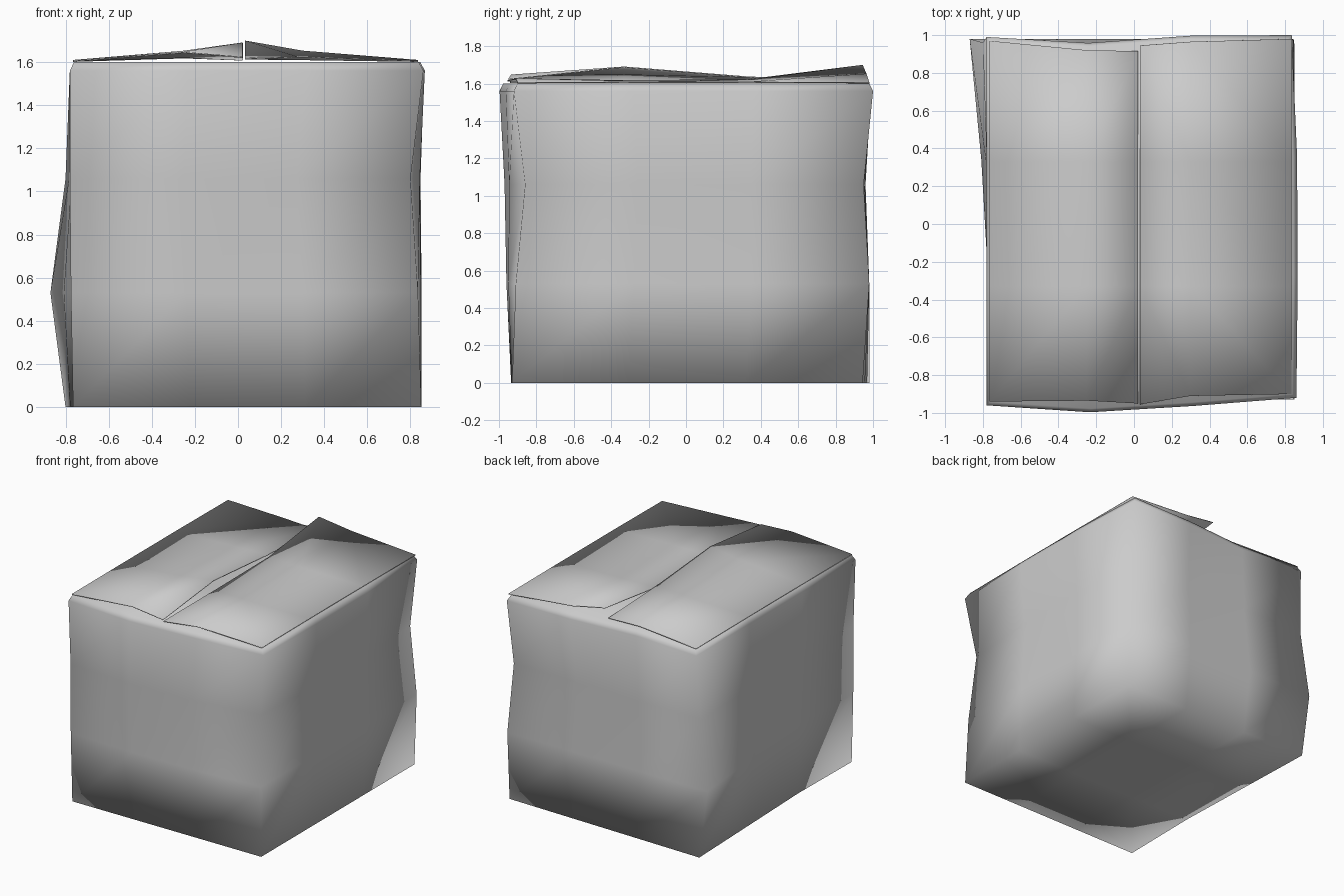
import bpy, bmesh
from mathutils import Vector

if "Cube" in bpy.data.objects:
    bpy.data.objects.remove(bpy.data.objects["Cube"])

LEVELS = [0.0, 0.53, 1.06, 1.56]
# corner (x, y) at each level
FL = [(-.765, -.935), (-.775, -.94), (-.78, -.935), (-.78, -.96)]
FR = [(.85, -.93), (.835, -.91), (.80, -.86), (.86, -.92)]
BR = [(.85, .945), (.845, .98), (.81, .95), (.835, 1.0)]
BL = [(-.80, .98), (-.87, .98), (-.80, .96), (-.78, .99)]
# outward dents/bulges of the two middle columns of each wall, per level
FRONT = [(0, 0), (-.03, -.03), (-.06, -.06), (-.05, -.03)]
RIGHT = [(0, 0), (.01, .01), (.04, .04), (.015, .02)]
BACK = [(0, 0), (0, 0), (0, 0), (0, -.035)]
LEFT = [(.01, .02), (.03, .06), (.01, .015), (0, 0)]


def make_object(name, bm):
    bmesh.ops.recalc_face_normals(bm, faces=bm.faces)
    for f in bm.faces:
        f.smooth = True
    me = bpy.data.meshes.new(name)
    bm.to_mesh(me)
    bm.free()
    ob = bpy.data.objects.new(name, me)
    bpy.context.collection.objects.link(ob)
    return ob


def wall(a, b, z, off, axis):
    a, b = Vector((*a, z)), Vector((*b, z))
    pts = [a, a.lerp(b, 1 / 3), a.lerp(b, 2 / 3)]
    for p, o in zip(pts[1:], off):
        p[axis] += o
    return pts


def ring(i):
    z = LEVELS[i]
    return (wall(FL[i], FR[i], z, FRONT[i], 1) + wall(FR[i], BR[i], z, RIGHT[i], 0)
            + wall(BR[i], BL[i], z, BACK[i], 1) + wall(BL[i], FL[i], z, LEFT[i], 0))


def grid_faces(bm, rows):
    for r0, r1 in zip(rows, rows[1:]):
        for i in range(len(r0) - 1):
            bm.faces.new((r0[i], r0[i + 1], r1[i + 1], r1[i]))


def cap(bm, r):
    # 3 x 3 panel closing a twelve-point ring
    def middle(a, b):
        return [a] + [bm.verts.new(a.co.lerp(b.co, t)) for t in (1 / 3, 2 / 3)] + [b]
    grid_faces(bm, [r[0:4], middle(r[11], r[4]), middle(r[10], r[5]),
                    [r[9], r[8], r[7], r[6]]])


# carton: dented walls, softened top rim, closed bottom and inner lid
bm = bmesh.new()
rings = [ring(i) for i in range(4)]
rings.append([Vector((p.x * .975, p.y * .98, 1.6)) for p in rings[3]])
rings = [[bm.verts.new(p) for p in r] for r in rings]
grid_faces(bm, [r + r[:1] for r in rings])
cap(bm, rings[0])
cap(bm, rings[-1])
make_object("carton", bm)


# top flaps: height grids, rows front to back, columns hinge to centre
def flap(name, xs, ys, heights):
    bm = bmesh.new()
    rows = [[bm.verts.new((x, y, z)) for x, y, z in zip(xs, yr, hs)]
            for yr, hs in zip(ys, heights)]
    grid_faces(bm, rows)
    ob = make_object(name, bm)
    mod = ob.modifiers.new("thickness", 'SOLIDIFY')
    mod.thickness = .006
    mod.offset = 0


flap("left_flap", (-.765, -.25, .022),
     [(-.94, -.935, -.95), (-.33,) * 3, (.33,) * 3, (.97, .92, .915)],
     [(1.605, 1.645, 1.622), (1.607, 1.65, 1.688),
      (1.607, 1.622, 1.635), (1.604, 1.62, 1.61)])
flap("right_flap", (.835, .3, .032),
     [(-.9, -.91, -.955), (-.33,) * 3, (.33,) * 3, (.98, .965, .945)],
     [(1.604, 1.625, 1.615), (1.607, 1.612, 1.615),
      (1.607, 1.615, 1.62), (1.604, 1.65, 1.697)])
